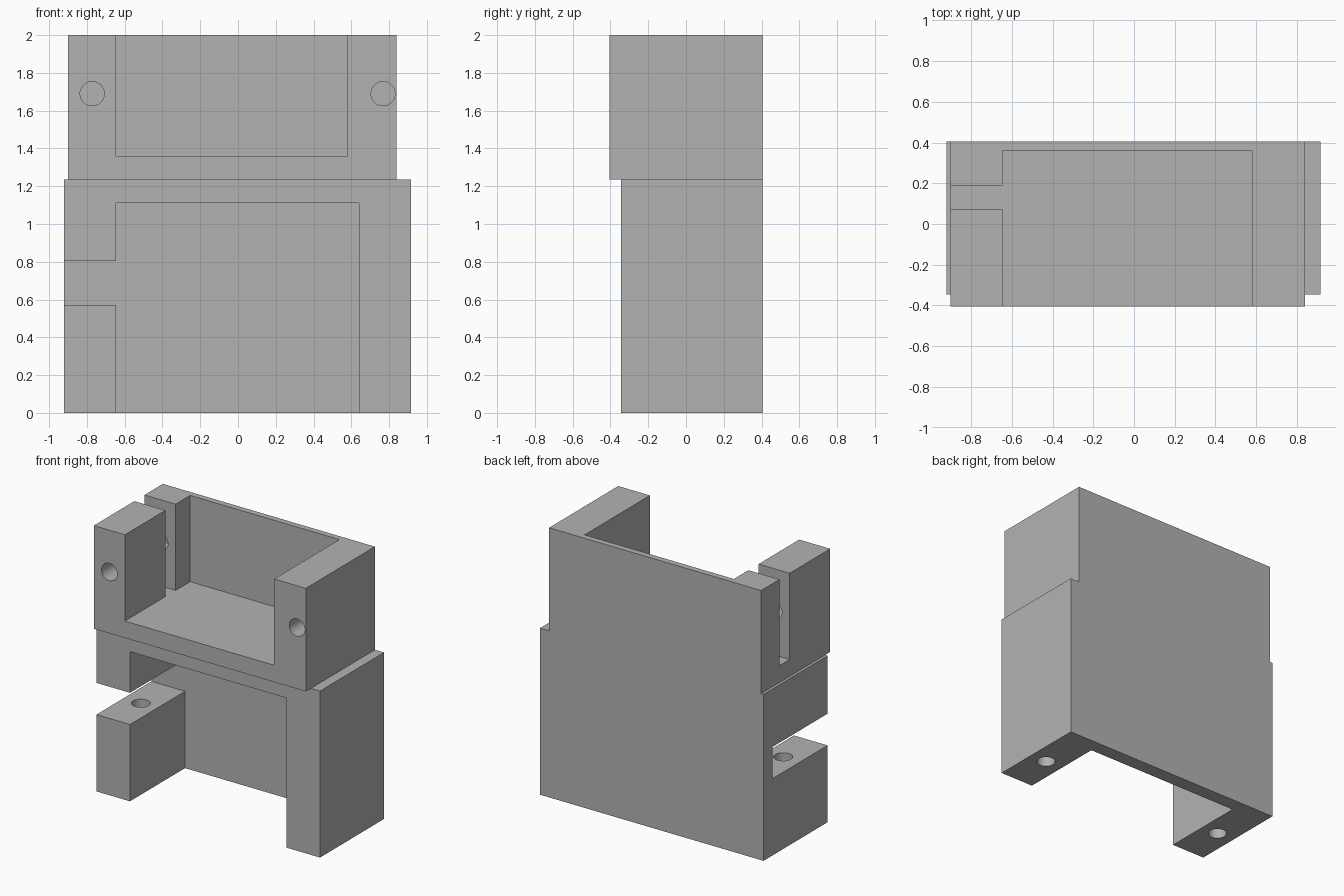
import bpy
import bmesh
import math
from mathutils import Matrix, Vector

if "Cube" in bpy.data.objects:
    bpy.data.objects.remove(bpy.data.objects["Cube"], do_unlink=True)

grey = bpy.data.materials.new("plain grey")
grey.use_nodes = True
colour = (0.45, 0.45, 0.45, 1)
grey.diffuse_color = colour
grey.node_tree.nodes["Principled BSDF"].inputs["Base Color"].default_value = colour


def make_object(name, bm):
    mesh = bpy.data.meshes.new(name)
    bm.to_mesh(mesh)
    bm.free()
    mesh.materials.append(grey)
    obj = bpy.data.objects.new(name, mesh)
    bpy.context.collection.objects.link(obj)
    return obj


def box(name, x, y, z):
    """Box given by its (low, high) range on each axis."""
    bm = bmesh.new()
    bmesh.ops.create_cube(bm, size=1)
    ranges = (x, y, z)
    for v in bm.verts:
        v.co = Vector([lo if c < 0 else hi for c, (lo, hi) in zip(v.co, ranges)])
    return make_object(name, bm)


def rod(name, start, end, radius=0.064):
    """Round cutter between two points."""
    start, end = Vector(start), Vector(end)
    axis = end - start
    turn = axis.to_track_quat("Z", "Y").to_matrix().to_4x4()
    bm = bmesh.new()
    bmesh.ops.create_cone(bm, cap_ends=True, segments=40, radius1=radius,
                          radius2=radius, depth=axis.length,
                          matrix=Matrix.Translation((start + end) / 2) @ turn)
    return make_object(name, bm)


def cut(body, cutters):
    """Subtract each cutter, then discard it."""
    bpy.ops.object.select_all(action="DESELECT")
    body.select_set(True)
    bpy.context.view_layer.objects.active = body
    for cutter in cutters:
        cutter.hide_render = True
        mod = body.modifiers.new("cut", "BOOLEAN")
        mod.operation = "DIFFERENCE"
        mod.solver = "EXACT"
        mod.object = cutter
        bpy.ops.object.modifier_apply(modifier=mod.name)
        bpy.data.objects.remove(cutter, do_unlink=True)
    bpy.ops.object.shade_smooth_by_angle(angle=math.radians(30))


OUT = 0.1      # how far cutters pass outside the body
BACK = 0.405
SPLIT = 1.235  # height where the two housings meet

# Lower housing: open at the front and bottom, notched on one side
LOW_FRONT = -0.345
lower = box("lower_housing", (-0.92, 0.915), (LOW_FRONT, BACK), (0, SPLIT))
cut(lower, [
    box("lower_pocket", (-0.645, 0.64), (LOW_FRONT - OUT, 0.3), (-OUT, 1.11)),
    box("side_notch", (-0.92 - OUT, -0.6), (LOW_FRONT - OUT, 0.3), (0.57, 0.805)),
    *[rod("bottom_hole", (x, -0.025, -OUT), (x, -0.025, 0.95)) for x in (-0.78, 0.78)],
])

# Upper housing: open at the front and top, with a slit in one wall
UP_FRONT, FLOOR = -0.405, 1.36
upper = box("upper_housing", (-0.9, 0.84), (UP_FRONT, BACK), (SPLIT, 2))
cut(upper, [
    box("upper_pocket", (-0.645, 0.58), (UP_FRONT - OUT, 0.36), (FLOOR, 2 + OUT)),
    box("wall_slit", (-0.9 - OUT, -0.6), (0.07, 0.19), (FLOOR, 2 + OUT)),
    *[rod("front_hole", (x, UP_FRONT - OUT, 1.69), (x, 0.3, 1.69)) for x in (-0.772, 0.768)],
])
